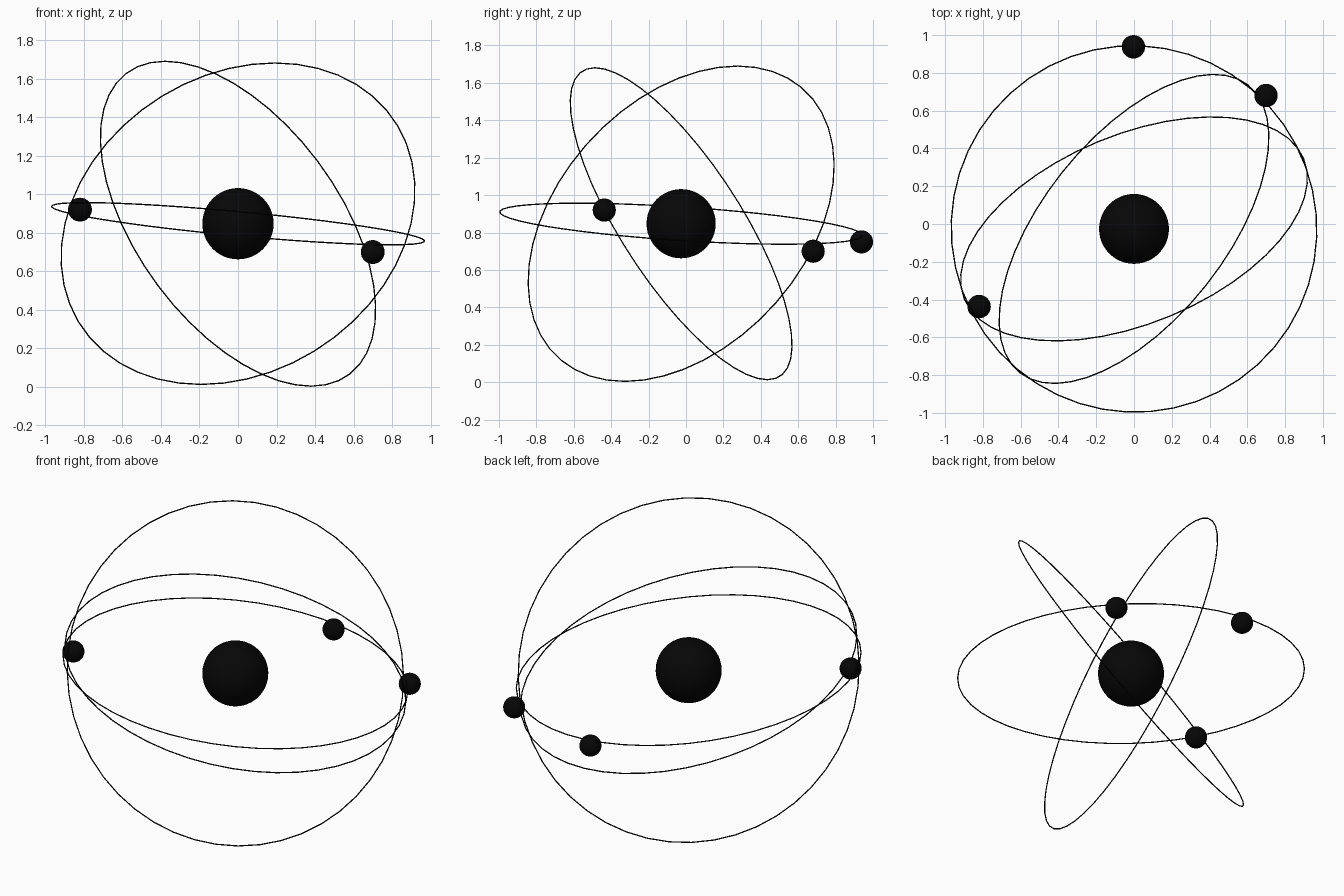
import bpy
from mathutils import Vector

if "Cube" in bpy.data.objects:
    bpy.data.objects.remove(bpy.data.objects["Cube"])

CENTRE = Vector((0.0, -0.026, 0.847))

black = bpy.data.materials.new("soft_black")
black.diffuse_color = (0.002, 0.002, 0.002, 1.0)
black.use_nodes = True
black.node_tree.nodes["Principled BSDF"].inputs["Base Color"].default_value = black.diffuse_color


def finish(name):
    ob = bpy.context.object
    ob.name = name
    ob.data.materials.append(black)
    bpy.ops.object.shade_smooth()


def ball(name, location, radius, segments, rings):
    bpy.ops.mesh.primitive_uv_sphere_add(
        segments=segments, ring_count=rings, radius=radius, location=location)
    finish(name)


def orbit(name, normal):
    turn = Vector(normal).to_track_quat('Z', 'Y').to_euler()
    bpy.ops.mesh.primitive_torus_add(
        major_segments=48, minor_segments=8, major_radius=0.972,
        minor_radius=0.0035, location=CENTRE, rotation=turn)
    finish(name)


# central nucleus
ball("nucleus", CENTRE, 0.185, 48, 24)

# three thin orbit rings, each set by the normal of its plane
orbit("flat_orbit", (0.093, 0.065, 1.0))
orbit("wide_orbit", (-0.329, 0.793, 0.514))
orbit("steep_orbit", (0.677, -0.539, 0.497))

# one small electron for each orbit
for name, place in (("back_electron", (-0.003, 0.938, 0.75)),
                    ("right_electron", (0.699, 0.68, 0.7)),
                    ("left_electron", (-0.82, -0.437, 0.92))):
    ball(name, place, 0.062, 32, 16)
